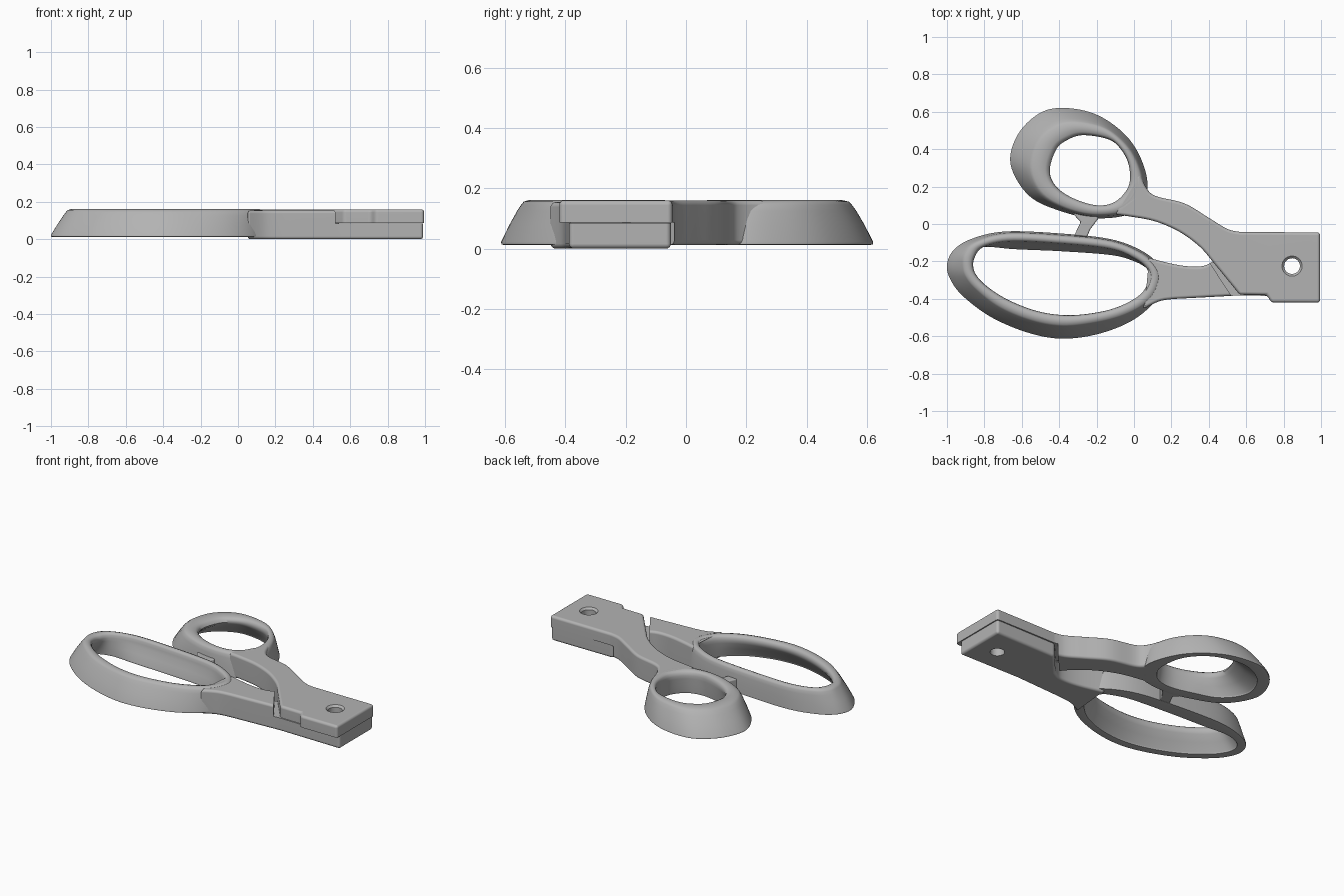
import bpy, bmesh, math
from mathutils import Vector

cube = bpy.data.objects.get("Cube")
if cube:
    bpy.data.objects.remove(cube, do_unlink=True)

steel = bpy.data.materials.new("satin_grey")
steel.use_nodes = True
grey = (0.45, 0.45, 0.45, 1.0)
steel.diffuse_color = grey
steel.node_tree.nodes["Principled BSDF"].inputs["Base Color"].default_value = grey


def spline(ctrl, steps, closed=False):
    """Catmull-Rom through points of any dimension."""
    pts = [Vector(c) for c in ctrl]
    n, out = len(pts), []
    for i in range(n if closed else n - 1):
        a, b, c, d = [pts[k % n] if closed else pts[min(max(k, 0), n - 1)]
                      for k in (i - 1, i, i + 1, i + 2)]
        for s in range(steps):
            t = s / steps
            out.append(0.5 * (2 * b + (c - a) * t + (2 * a - 5 * b + 4 * c - d) * t * t
                              + (3 * b - a - 3 * c + d) * t ** 3))
    if not closed:
        out.append(pts[-1])
    return [tuple(p) for p in out]


def make_object(name, bm):
    bmesh.ops.recalc_face_normals(bm, faces=bm.faces)
    mesh = bpy.data.meshes.new(name)
    bm.to_mesh(mesh)
    bm.free()
    mesh.materials.append(steel)
    ob = bpy.data.objects.new(name, mesh)
    bpy.context.collection.objects.link(ob)
    return ob


def select(ob):
    bpy.ops.object.select_all(action='DESELECT')
    bpy.context.view_layer.objects.active = ob
    ob.select_set(True)


def apply(ob, kind, **settings):
    mod = ob.modifiers.new(kind.lower(), kind)
    for key, value in settings.items():
        setattr(mod, key, value)
    select(ob)
    bpy.ops.object.modifier_apply(modifier=mod.name)


def finish(ob, angle):
    select(ob)
    bpy.ops.object.shade_smooth_by_angle(angle=math.radians(angle))
    ob.modifiers.new("even_shading", 'WEIGHTED_NORMAL').keep_sharp = True


def prism(name, outline, z0, z1, bevel=0.0):
    bm = bmesh.new()
    base = bm.faces.new([bm.verts.new((p[0], p[1], z0)) for p in outline])
    ext = bmesh.ops.extrude_face_region(bm, geom=[base])["geom"]
    bmesh.ops.translate(bm, vec=(0, 0, z1 - z0),
                        verts=[v for v in ext if isinstance(v, bmesh.types.BMVert)])
    ob = make_object(name, bm)
    if bevel:
        apply(ob, 'BEVEL', width=bevel, segments=4, limit_method='ANGLE',
              angle_limit=math.radians(40), use_clamp_overlap=False)
    return ob


def cut(ob, cutter):
    """Subtract a helper solid and discard it."""
    cutter.hide_render = True
    apply(ob, 'BOOLEAN', operation='DIFFERENCE', solver='EXACT', object=cutter)
    bpy.data.objects.remove(cutter, do_unlink=True)


def cone(r0, r1, z0, z1):
    """Round cutter on the pivot axis."""
    bm = bmesh.new()
    bmesh.ops.create_cone(bm, cap_ends=True, segments=40, radius1=r0, radius2=r1, depth=z1 - z0)
    bmesh.ops.translate(bm, verts=bm.verts, vec=(0.845, -0.225, (z0 + z1) / 2))
    return make_object("pivot_cutter", bm)


def finger_ring(name, ctrl):
    """Loft a slanted, rounded section; rows are outer xy, inner xy,
    then the outer top, inner top and inner bottom as fractions of the width."""
    bm = bmesh.new()
    loops = []
    for ox, oy, ix, iy, f, g, h in spline(ctrl, 7, True):
        w = g - f
        section = [(h * 0.2, .012), (0.01, .014), (0, .022), (f * 0.45, .08),
                   (f * 0.85, .125), (f + w * .06, .145), (f + w * .2, .156),
                   (f + w * .5, .161), (f + w * .78, .157), (f + w * .93, .147),
                   (g, .13), (g + (h - g) * .12, .11), (g + (h - g) * .5, .07),
                   (h, .024), (h * 0.97, .014), (h * 0.85, .012)]
        loops.append([bm.verts.new((ox + (ix - ox) * u, oy + (iy - oy) * u, z))
                      for u, z in section])
    for a, b in zip(loops, loops[1:] + loops[:1]):
        for k in range(len(a)):
            j = (k + 1) % len(a)
            bm.faces.new((a[k], a[j], b[j], b[k]))
    finish(make_object(name, bm), 60)


# Large finger loop
finger_ring("large_finger_loop", [
    (-1.0, -.22, -.86, -.22, .55, 1, .4), (-.965, -.14, -.85, -.175, .45, 1, .5),
    (-.87, -.08, -.79, -.135, .25, .8, .8), (-.69, -.04, -.66, -.133, .1, .6, 1),
    (-.40, -.05, -.40, -.145, .1, .6, 1), (-.13, -.08, -.13, -.165, .1, .65, 1),
    (.03, -.137, -.01, -.195, .15, .8, 1), (.125, -.21, .065, -.24, .2, .95, .95),
    (.155, -.30, .08, -.30, .2, 1, .9), (.105, -.42, .03, -.38, .25, 1, .75),
    (-.02, -.522, -.09, -.445, .4, 1, .5), (-.20, -.59, -.23, -.478, .5, 1, .4),
    (-.39, -.613, -.38, -.487, .5, 1, .4), (-.57, -.58, -.53, -.462, .5, 1, .4),
    (-.76, -.50, -.68, -.402, .5, 1, .4), (-.91, -.39, -.79, -.33, .55, 1, .4),
    (-.98, -.30, -.845, -.27, .55, 1, .4)])

# Small thumb loop
finger_ring("small_thumb_loop", [
    (-.66, .32, -.45, .29, .45, 1, .35), (-.62, .48, -.415, .40, .45, 1, .35),
    (-.50, .595, -.355, .45, .45, 1, .4), (-.36, .62, -.27, .475, .45, 1, .4),
    (-.19, .58, -.13, .45, .45, 1, .45), (-.04, .47, -.06, .385, .4, 1, .6),
    (.045, .33, -.025, .30, .3, 1, .85), (.07, .18, -.03, .20, .2, 1, .9),
    (-.01, .06, -.10, .12, .2, 1, .9), (-.20, .03, -.20, .10, .2, 1, .9),
    (-.38, .065, -.33, .14, .2, 1, .8), (-.56, .15, -.42, .205, .35, 1, .5)])

# Upper arm: curved shank running into the top half of the pivot block
upper_edge = spline([(.035, .265), (.068, .19), (.12, .148), (.27, .11), (.40, .033),
                     (.50, -.027), (.57, -.043)], 5)
lower_edge = spline([(.42, -.20), (.35, -.12), (.24, -.04), (.11, .015), (-.02, .04),
                     (-.10, .05)], 5)
upper_arm = prism("upper_arm", upper_edge + [(.995, -.045), (.995, -.42), (.735, -.42),
                  (.71, -.38), (.565, -.378)] + lower_edge +
                  [(-.09, .095), (.0, .15), (.012, .20), (.0, .255)], .012, .160, .016)
cut(upper_arm, prism("step_cutter", [(.62, .1), (.54, -.04), (.405, -.19), (.33, -.6),
                                     (1.2, -.6), (1.2, .1)], -.1, .086))

# Lower arm: short shank running into the bottom half of the pivot block
top_edge = spline([(.07, -.178), (.15, -.2), (.24, -.22), (.32, -.228), (.38, -.222),
                   (.43, -.195)], 4)
bottom_edge = spline([(.56, -.382), (.32, -.395), (.20, -.402), (.13, -.415),
                      (.05, -.455)], 4)
lower_arm = prism("lower_arm", top_edge + [(.56, -.05), (.99, -.05), (.99, -.388)] +
                  bottom_edge + [(.055, -.39), (.098, -.32), (.095, -.26), (.055, -.22)],
                  0, .154, .016)
cut(lower_arm, prism("step_cutter", [(.30, -.05), (.40, -.2), (.54, -.413), (1.2, -.6),
                                     (1.2, .2), (.3, .2)], .084, .3))

# Pivot hole through both halves, countersunk on top
for arm in (upper_arm, lower_arm):
    cut(arm, cone(.042, .042, -.1, .3))
cut(upper_arm, cone(.036, .062, .142, .168))
for arm in (upper_arm, lower_arm):
    finish(arm, 40)

# Stop that keeps the loops apart
finish(prism("closing_stop", [(-.34, .07), (-.285, .01), (-.32, -.062), (-.25, -.068),
                              (-.235, -.03), (-.19, .03), (-.20, .07)], .014, .10, .008), 40)
